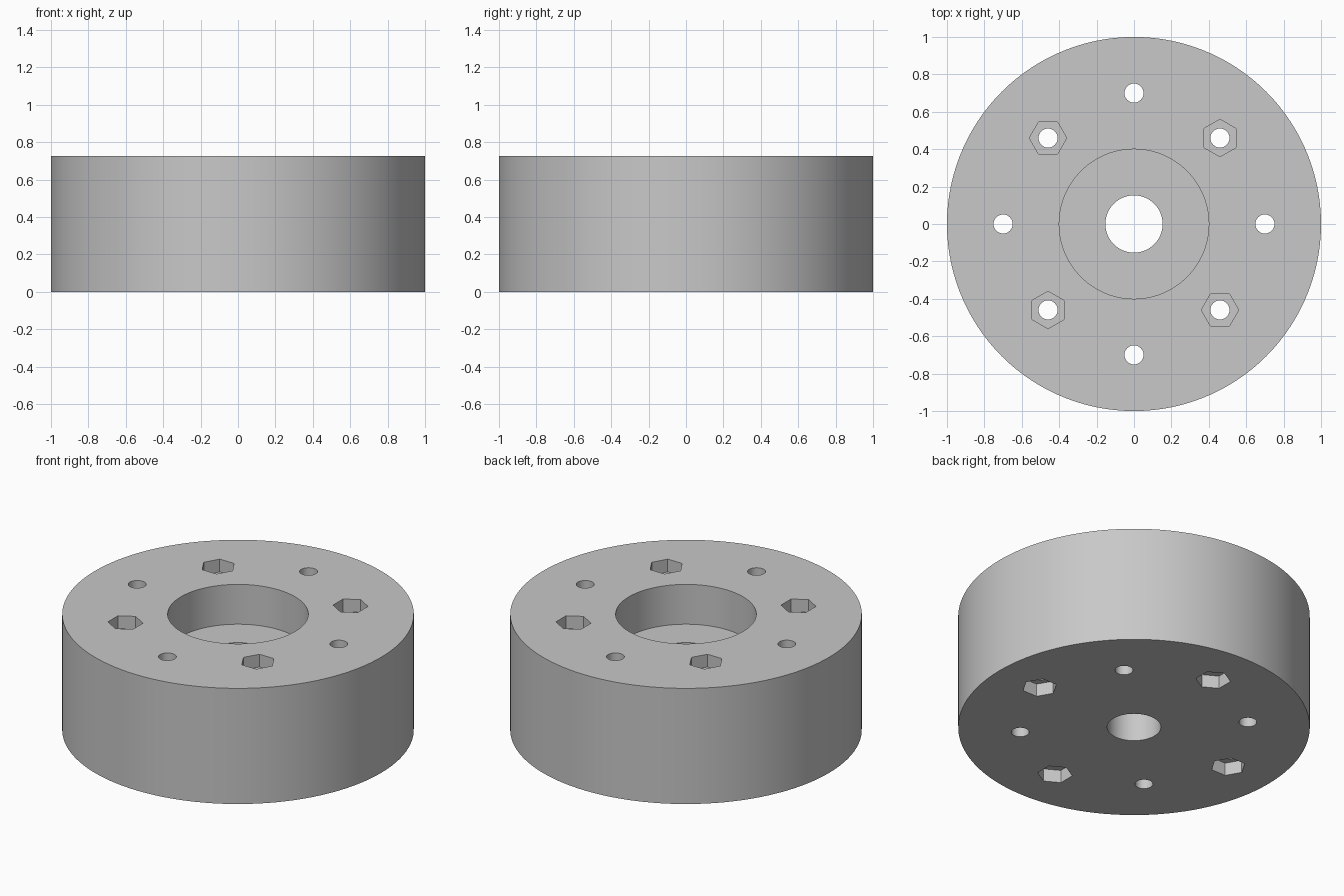
import bpy, bmesh
from math import radians, cos, sin
from mathutils import Matrix

if "Cube" in bpy.data.objects:
    bpy.data.objects.remove(bpy.data.objects["Cube"], do_unlink=True)

HEIGHT = 0.726
POCKET = 0.08        # depth of the nut pockets
AXIAL, DIAGONAL = 0.70, 0.65   # bolt circle radii
EXTRA = 0.1          # cutter overshoot

grey = bpy.data.materials.new("plain grey")
grey.use_nodes = True
colour = (0.58, 0.58, 0.58, 1)
grey.diffuse_color = colour
grey.node_tree.nodes["Principled BSDF"].inputs["Base Color"].default_value = colour


def add_prism(bm, radius, low, high, sides, x=0, y=0, turn=0):
    """Upright prism with its first corner at the angle turn."""
    start = len(bm.verts)
    bmesh.ops.create_cone(bm, cap_ends=True, segments=sides, radius1=radius,
                          radius2=radius, depth=high - low)
    bm.verts.ensure_lookup_table()
    # cone corners start on the y axis
    place = (Matrix.Translation((x, y, (low + high) / 2))
             @ Matrix.Rotation(turn - radians(90), 4, "Z"))
    bmesh.ops.transform(bm, matrix=place, verts=bm.verts[start:])


def make_object(name, bm):
    mesh = bpy.data.meshes.new(name)
    bmesh.ops.recalc_face_normals(bm, faces=bm.faces)
    bm.to_mesh(mesh)
    bm.free()
    mesh.materials.append(grey)
    obj = bpy.data.objects.new(name, mesh)
    bpy.context.collection.objects.link(obj)
    return obj


# Solid drum
bm = bmesh.new()
add_prism(bm, 1, 0, HEIGHT, 120)
hub = make_object("hub_disc", bm)

# Through holes: centre bore and eight bolt holes
holes = bmesh.new()
add_prism(holes, 0.153, -EXTRA, HEIGHT + EXTRA, 64)

# Pockets: round recess on top, nut pockets on both faces
pockets = bmesh.new()
add_prism(pockets, 0.4, HEIGHT - 0.25, HEIGHT + EXTRA, 96)

for i in range(8):
    angle = radians(45 * i)
    on_top = i % 2 == 1
    reach = DIAGONAL if on_top else AXIAL
    x, y = reach * cos(angle), reach * sin(angle)
    add_prism(holes, 0.051, -EXTRA, HEIGHT + EXTRA, 32, x, y)
    if on_top:
        add_prism(pockets, 0.1, HEIGHT - POCKET, HEIGHT + EXTRA, 6, x, y,
                  angle + radians(45))
    else:
        add_prism(pockets, 0.1, -EXTRA, POCKET, 6, x, y, angle)

# Cut the drum, then drop the cutters
bpy.context.view_layer.objects.active = hub
for name, bm in (("pocket_cutter", pockets), ("hole_cutter", holes)):
    cutter = make_object(name, bm)
    cutter.hide_render = True
    mod = hub.modifiers.new(name, "BOOLEAN")
    mod.operation = "DIFFERENCE"
    mod.solver = "EXACT"
    mod.object = cutter
    bpy.ops.object.modifier_apply(modifier=mod.name)
    bpy.data.objects.remove(cutter, do_unlink=True)

# Smooth round walls with crisp rims
bpy.ops.object.select_all(action="DESELECT")
hub.select_set(True)
bpy.ops.object.shade_smooth_by_angle(angle=radians(30))
